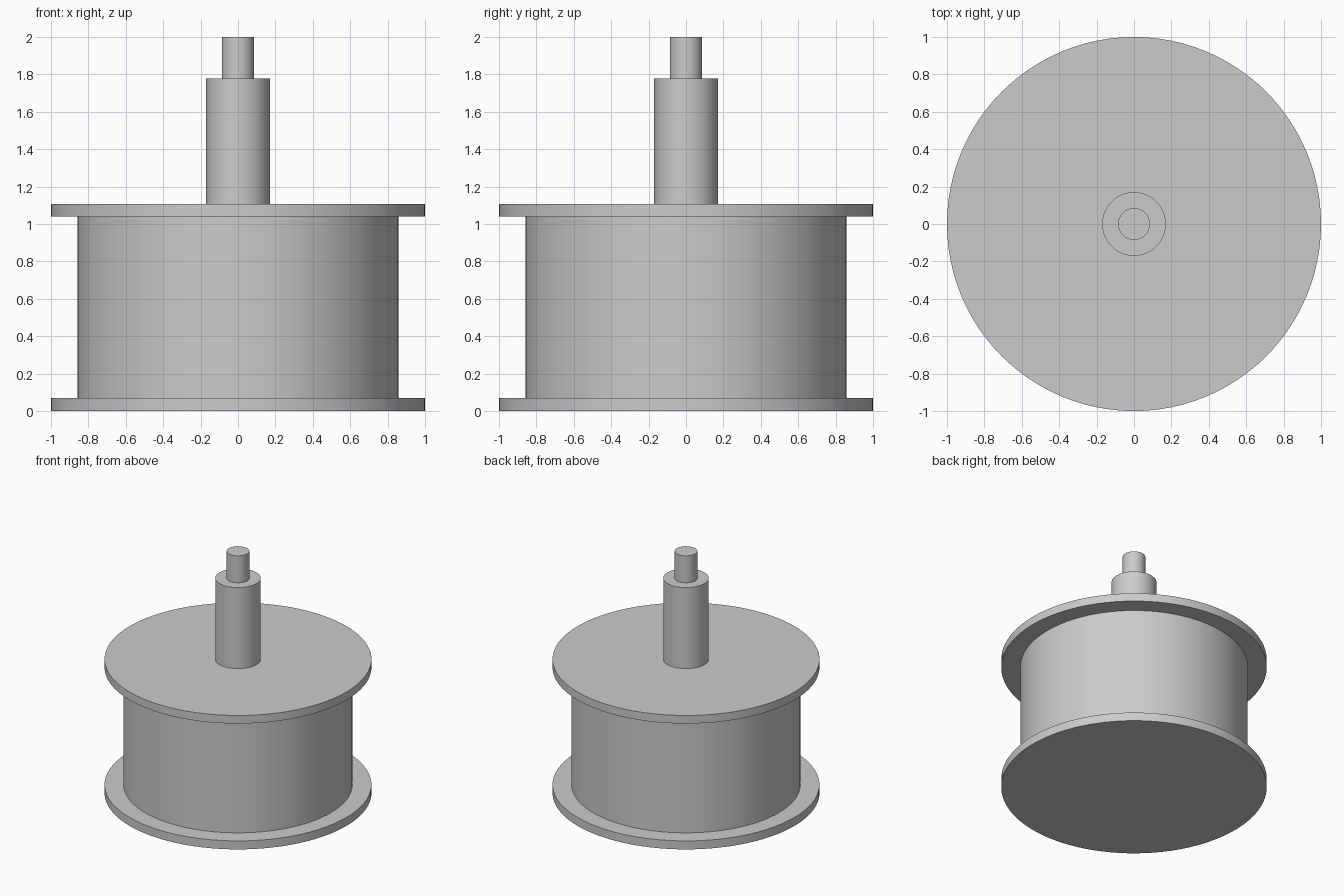
import bpy
import math

cube = bpy.data.objects.get("Cube")
if cube:
    bpy.data.objects.remove(cube, do_unlink=True)

# Single plain grey
grey = bpy.data.materials.new("plain_grey")
grey.use_nodes = True
colour = (0.6, 0.6, 0.6, 1)
grey.diffuse_color = colour
grey.node_tree.nodes["Principled BSDF"].inputs["Base Color"].default_value = colour


def disc(name, radius, bottom, top):
    """Upright cylinder between two heights."""
    bpy.ops.mesh.primitive_cylinder_add(
        vertices=96, radius=radius, depth=top - bottom,
        location=(0, 0, (bottom + top) / 2))
    part = bpy.context.object
    part.name = name
    part.data.materials.append(grey)
    bpy.ops.object.shade_smooth_by_angle(angle=math.radians(30))


# Spool: two flanges around a drum
disc("bottom_flange", 1.0, 0.0, 0.07)
disc("drum", 0.857, 0.07, 1.04)
disc("top_flange", 1.0, 1.04, 1.107)

# Stepped shaft on top
disc("shaft", 0.17, 1.107, 1.777)
disc("shaft_tip", 0.085, 1.777, 2.0)
